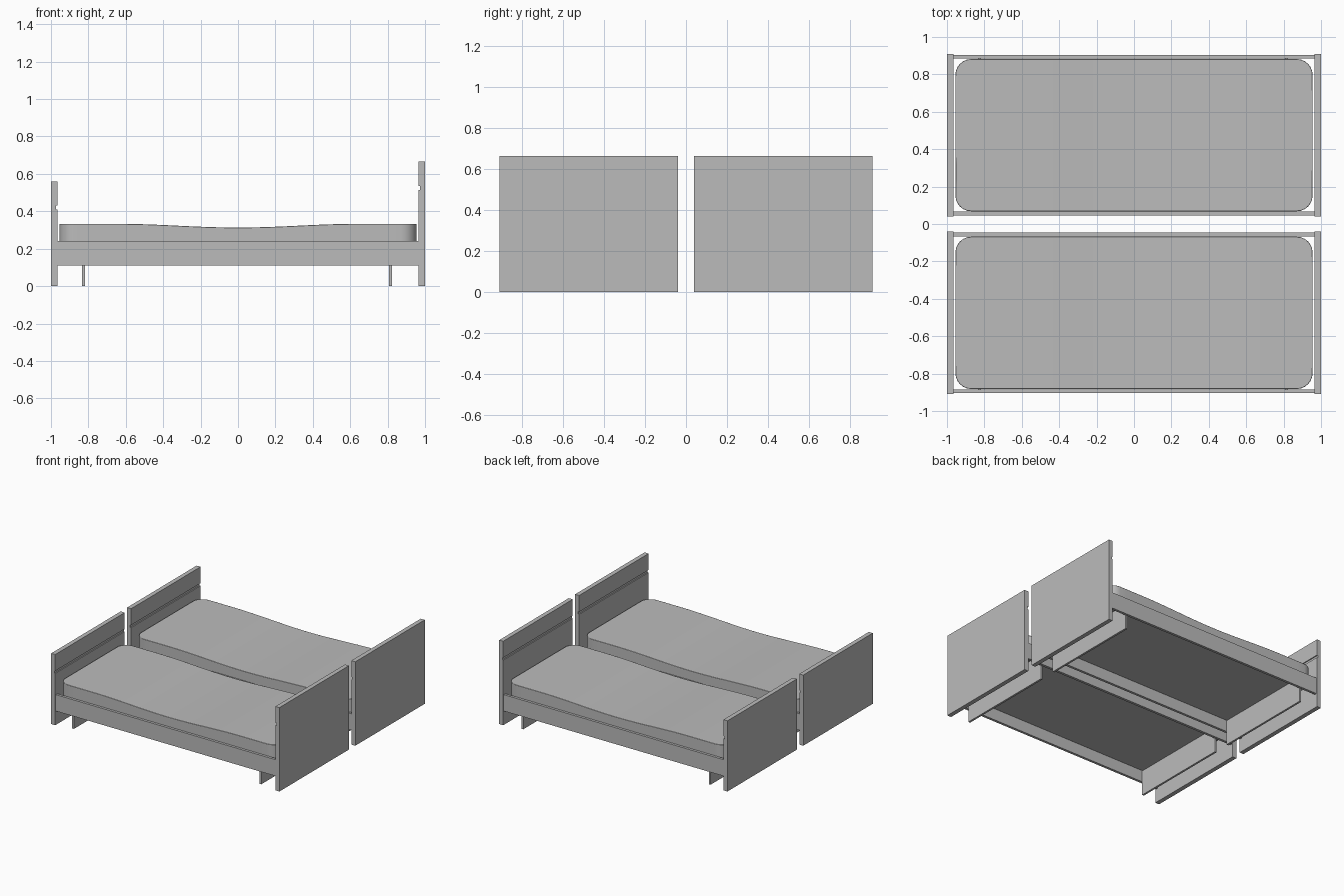
import bpy, bmesh
from math import sin, cos, pi

cube = bpy.data.objects.get("Cube")
if cube:
    bpy.data.objects.remove(cube, do_unlink=True)

GREY = (0.5, 0.5, 0.5, 1)
grey = bpy.data.materials.new("plain grey")
grey.diffuse_color = GREY
grey.use_nodes = True
grey.node_tree.nodes["Principled BSDF"].inputs["Base Color"].default_value = GREY


def finish(bm, name):
    bmesh.ops.recalc_face_normals(bm, faces=bm.faces)
    mesh = bpy.data.meshes.new(name)
    bm.to_mesh(mesh)
    bm.free()
    mesh.materials.append(grey)
    obj = bpy.data.objects.new(name, mesh)
    bpy.context.collection.objects.link(obj)
    return obj


def box(name, xs, ys, zs):
    bm = bmesh.new()
    bmesh.ops.create_cube(bm, size=1)
    for v in bm.verts:
        v.co = [r[0] if c < 0 else r[1] for c, r in zip(v.co, (xs, ys, zs))]
    return finish(bm, name)


def end_board(name, side, ys, height):
    """Upright board with a shallow groove along its inner face."""
    inner, cut = side * 0.965, side * 0.973
    low, high = height - 0.15, height - 0.13
    profile = [(side, 0), (side, height), (inner, height), (inner, high),
               (cut, high), (cut, low), (inner, low), (inner, 0)]
    bm = bmesh.new()
    face = bm.faces.new([bm.verts.new((x, ys[0], z)) for x, z in profile])
    new = bmesh.ops.extrude_face_region(bm, geom=[face])["geom"]
    for v in new:
        if isinstance(v, bmesh.types.BMVert):
            v.co.y = ys[1]
    return finish(bm, name)


def mattress(name, yc):
    """Rounded slab whose top sags towards the middle."""
    half_x, half_y, r, straight = 0.955, 0.407, 0.085, 0.7
    bm = bmesh.new()
    bmesh.ops.create_grid(bm, x_segments=40, y_segments=12, size=1)
    for v in bm.verts:
        u, w = v.co.x, v.co.y
        t = max(0, (abs(u) - straight) / (1 - straight)) * pi / 2
        x = min(abs(u) / straight, 1) * (half_x - r) + r * sin(t)
        width = half_y - r + r * cos(t)
        sag = 0.5 + 0.5 * cos(pi * min(x / 0.65, 1))
        v.co = (x if u > 0 else -x, yc + w * width, 0.333 - 0.02 * sag)
    # extrude the outline down to a flat base
    new = bmesh.ops.extrude_face_region(bm, geom=bm.faces[:], use_keep_orig=True)["geom"]
    for v in new:
        if isinstance(v, bmesh.types.BMVert):
            v.co.z = 0.2
    obj = finish(bm, name)
    bevel = obj.modifiers.new("soft rim", 'BEVEL')
    bevel.width, bevel.segments = 0.008, 2
    bevel.limit_method, bevel.angle_limit = 'ANGLE', 1.0
    bpy.ops.object.select_all(action='DESELECT')
    obj.select_set(True)
    bpy.context.view_layer.objects.active = obj
    bpy.ops.object.shade_smooth_by_angle(angle=0.7)


# two matching beds side by side
for bed, yc in (("front", -0.475), ("back", 0.475)):
    board_y = (yc - 0.435, yc + 0.435)
    end_board(bed + "_bed_headboard", 1, board_y, 0.665)
    end_board(bed + "_bed_footboard", -1, board_y, 0.56)
    for side, s in (("front", -1), ("back", 1)):
        y = yc + s * 0.419
        box(f"{bed}_bed_{side}_rail", (-0.965, 0.965), (y - 0.01, y + 0.01), (0.11, 0.24))
    # cross panels that act as legs under the mattress
    for end, x in (("head", 0.815), ("foot", -0.827)):
        box(f"{bed}_bed_{end}_leg_panel", (x - 0.008, x + 0.008),
            (yc - 0.409, yc + 0.409), (0, 0.2))
    mattress(bed + "_bed_mattress", yc)
